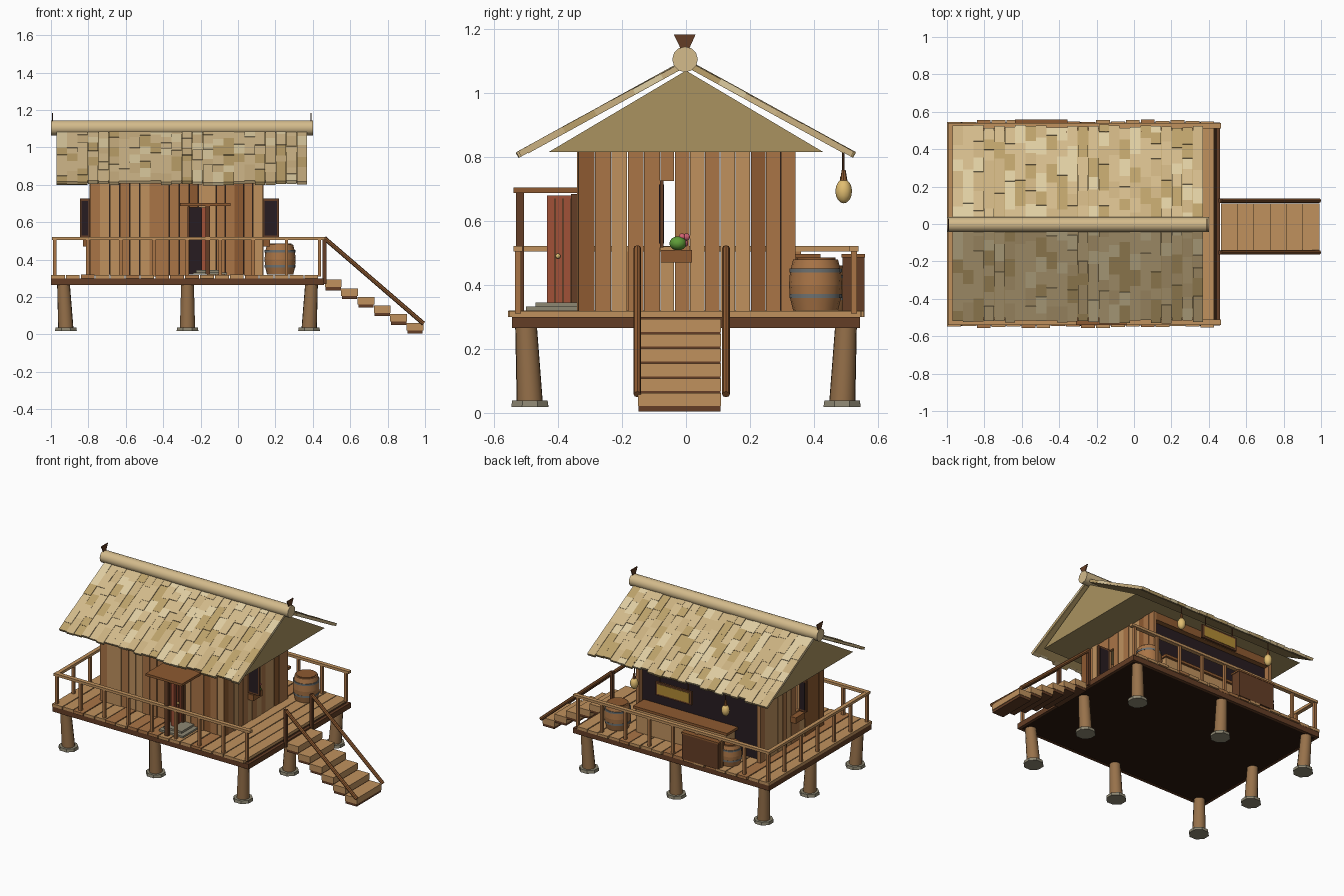
import bpy, bmesh, math, random
from mathutils import Matrix, Vector

if "Cube" in bpy.data.objects:
    bpy.data.objects.remove(bpy.data.objects["Cube"])

random.seed(4)
PAL = dict(tan="BE905E", mid="A87448", brown="8C5A34", dark="64402A", under="2E1E14",
           t1="D2B98A", t2="DECCA0", t3="BBA06A", t4="CAB080", gable="A89160", red="A0523A",
           post="96714C", stone="8C8672", hoop="6C7070", green="5E9A3A", pink="D06070",
           gold="E0BC70", sign="B08A38", inside="2C2226")
MATS = {}


def mat(key):
    if key not in MATS:
        m = bpy.data.materials.new(key)
        rgb = [int(PAL[key][i:i + 2], 16) / 255 for i in (0, 2, 4)]
        m.diffuse_color = [c ** 2.2 for c in rgb] + [1]
        m.use_nodes = True
        m.node_tree.nodes["Principled BSDF"].inputs["Base Color"].default_value = m.diffuse_color
        MATS[key] = m
    return MATS[key]


class Part:
    """Collects coloured primitives into one named object."""
    def __init__(self, name):
        self.name, self.bm, self.keys = name, bmesh.new(), []

    def paint(self, verts, key):
        if key not in self.keys:
            self.keys.append(key)
        for f in {f for v in verts for f in v.link_faces}:
            f.material_index = self.keys.index(key)

    def box(self, x0, x1, y0, y1, z0, z1, key, M=Matrix()):
        m = M @ Matrix.Translation(((x0 + x1) / 2, (y0 + y1) / 2, (z0 + z1) / 2)) \
            @ Matrix.Diagonal((x1 - x0, y1 - y0, z1 - z0, 1))
        self.paint(bmesh.ops.create_cube(self.bm, size=1, matrix=m)["verts"], key)

    def rod(self, a, b, r0, r1, n, key, turn=0):
        a, b = Vector(a), Vector(b)
        m = Matrix.Translation((a + b) / 2) @ (b - a).to_track_quat('Z', 'Y').to_matrix().to_4x4() \
            @ Matrix.Rotation(turn, 4, 'Z')
        self.paint(bmesh.ops.create_cone(self.bm, cap_ends=True, segments=n, radius1=r0, radius2=r1,
                                         depth=(b - a).length, matrix=m)["verts"], key)

    def ball(self, c, rx, rz, key):
        m = Matrix.Translation(c) @ Matrix.Diagonal((rx, rx, rz, 1))
        self.paint(bmesh.ops.create_uvsphere(self.bm, u_segments=12, v_segments=8, radius=1,
                                             matrix=m)["verts"], key)

    def poly_prism(self, pts, x0, x1, key):
        a = [self.bm.verts.new((x0, y, z)) for y, z in pts]
        b = [self.bm.verts.new((x1, y, z)) for y, z in pts]
        self.bm.faces.new(a)
        self.bm.faces.new(b)
        for i in range(len(a)):
            j = (i + 1) % len(a)
            self.bm.faces.new((a[i], a[j], b[j], b[i]))
        self.paint(a + b, key)

    def done(self, smooth=False):
        bmesh.ops.recalc_face_normals(self.bm, faces=self.bm.faces)
        me = bpy.data.meshes.new(self.name)
        self.bm.to_mesh(me)
        self.bm.free()
        ob = bpy.data.objects.new(self.name, me)
        bpy.context.collection.objects.link(ob)
        for k in self.keys:
            me.materials.append(mat(k))
        if smooth:
            bpy.ops.object.select_all(action='DESELECT')
            ob.select_set(True)
            bpy.context.view_layer.objects.active = ob
            bpy.ops.object.shade_smooth_by_angle(angle=math.radians(40))


WOOD = ["tan", "mid", "mid", "brown", "tan"]
rnd = random.uniform

# Stilts with stone pads (3 x 3 without the middle)
p = Part("stilts")
for i in (-1, 0, 1):
    for j in (-1, 0, 1):
        if i or j:
            x, y = -0.27, 0
            p.rod((x + i * .65, j * .488, .022), (x + i * .663, j * .5, .27), .041, .034, 12, "post")
            p.rod((x + i * .65, j * .488, .018), (x + i * .65, j * .488, .038), .063, .06, 8, "stone", .39)
p.done(True)

# Deck frame and planks
p = Part("deck_frame")
p.box(-.99, .45, -.53, .53, .267, .30, "under")
for s in (-1, 1):
    p.box(-1, .46, s * .535 - .009, s * .535 + .009, .265, .30, "dark")
for x in (-.992, .452):
    p.box(x - .008, x + .008, -.526, .526, .265, .30, "dark")
p.done()
p = Part("deck_planks")
for i in range(18):
    x = -1 + i * .0797
    p.box(x, x + .074, -rnd(.545, .558), rnd(.545, .558), .30, .32 - rnd(0, .003), random.choice(["tan", "tan", "mid"]))
p.done()

# Plank walls
wall = Part("plank_walls")


def planks(a, b, n, z0, z1, fixed, axis, out):
    w = (b - a) / n
    for i in range(n):
        t = rnd(.018, .026)
        lo, hi = sorted((fixed - out * .02, fixed + out * (t - .02)))
        u0, u1 = a + i * w, a + (i + 1) * w - .002
        r = (u0, u1, lo, hi) if axis == 'x' else (lo, hi, u0, u1)
        wall.box(*r, z0, z1, random.choice(WOOD))


for a, b, n, z in ((-.79, -.26, 10, .315), (-.26, -.165, 2, .68), (-.165, .13, 6, .315)):
    planks(a, b, n, z, .82, -.335, 'x', -1)
for fixed, out in ((.13, 1), (-.79, -1)):
    planks(-.335, -.08, 5, .315, .82, fixed, 'y', out)
    planks(-.08, -.035, 1, .315, .52, fixed, 'y', out)
    planks(-.08, -.035, 1, .725, .82, fixed, 'y', out)
    planks(-.035, .345, 8, .315, .82, fixed, 'y', out)
wall.done()

# Dark panel filling the open serving side, with a lintel
p = Part("serving_side")
p.box(-.77, .11, .29, .305, .32, .82, "inside")
p.box(-.77, .11, .305, .34, .765, .815, "brown")
p.done()

# Window shutters, sills and fruit
p = Part("window_shutters")
for x0, x1, s0, s1 in ((.132, .218, .13, .17), (-.846, -.792, -.83, -.79)):
    p.box(x0, x1, -.082, -.07, .517, .727, "dark")
    p.box(x0 + .01, x1 - .01, -.084, -.068, .53, .714, "inside")
    p.box(s0, s1, -.08, .018, .47, .51, "brown")
p.done()
p = Part("fruit")
p.ball((.16, -.025, .53), .027, .022, "green")
for y, z in ((-.012, .55), (.002, .55), (-.004, .53)):
    p.ball((.16, y, z), .011, .011, "pink")
p.done(True)

# Open door, awning and step
p = Part("door")
p.box(-.195, -.172, -.435, -.335, .335, .68, "red")
for y in (-.41, -.385, -.36):
    p.box(-.198, -.169, y - .003, y + .003, .345, .67, "dark")
p.ball((-.165, -.4, .49), .008, .008, "gold")
p.box(-.27, -.26, -.36, -.33, .32, .685, "dark")
p.box(-.165, -.155, -.36, -.33, .32, .685, "dark")
p.done()
p = Part("awning")
p.box(-.31, -.04, -.54, -.335, .688, .704, "brown")
p.box(-.175, -.15, -.532, -.507, .32, .69, "dark")
p.done()
p = Part("door_step")
p.box(-.24, -.06, -.5, -.34, .32, .332, "stone")
p.box(-.225, -.09, -.47, -.34, .332, .345, "stone")
p.done()

# Roof core, thatch, ridge and finials
p = Part("roof_core")
p.poly_prism([(-.43, .815), (.43, .815), (0, 1.07)], -.945, .345, "gable")
p.done()
p = Part("thatch")
ang = math.atan(.549)
for s in (-1, 1):
    M = Matrix.Diagonal((1, s, 1, 1)) @ Matrix.Translation((0, 0, 1.107)) @ Matrix.Rotation(-ang, 4, 'X')
    p.box(-.965, .365, .01, .575, -.022, -.008, "t3", M)
    for i in range(24):
        x = -.97 + i * 1.34 / 24
        u = .01
        end = rnd(.585, .61)
        while u < end:
            v = u + rnd(.06, .12)
            if v > end - .04:
                v = end
            p.box(x, x + .0548, u, v, -.02, -rnd(0, .005), random.choice(["t1", "t1", "t2", "t3", "t4"]), M)
            u = v
p.done()
p = Part("ridge_log")
p.rod((-1, -.003, 1.105), (.4, -.003, 1.105), .04, .04, 12, "t1")
p.done(True)
p = Part("ridge_finials")
for x in (-.992, .39):
    p.poly_prism([(-.038, 1.183), (.03, 1.183), (-.003, 1.11)], x - .003, x + .003, "dark")
p.done()

# Railings on three sides (stair side open)
p = Part("railings")
for s in (-1, 1):
    y = s * .525
    p.box(-.995, .465, y - .014, y + .014, .505, .522, "tan")
    for i in range(9):
        x = -.98 + i * .177
        p.box(x - .009, x + .009, y - .009, y + .009, .31, .506, "mid")
p.box(-.994, -.968, -.53, .53, .504, .521, "tan")
for i in range(1, 6):
    y = -.525 + i * .175
    p.box(-.989, -.971, y - .009, y + .009, .31, .506, "mid")
p.done()

# Stairs, newels and sloping handrails
p = Part("stairs")
for i in range(6):
    x, z = .464 + i * .0875, .293 - i * .0462
    p.box(x, x + .09, -.15, .11, z - .04, z, "tan")
    p.box(x + .004, x + .086, -.148, .108, z - .057, z - .04, "dark")
p.done()
p = Part("stair_rails")
for y in (-.152, .125):
    p.box(.452, .472, y - .01, y + .01, .27, .52, "dark")
    p.rod((.462, y, .515), (.992, y, .058), .012, .012, 8, "brown")
p.done()

# Counter and crate on the serving side
p = Part("counter")
p.box(-.58, .09, .305, .405, .32, .48, "tan")
p.box(-.6, .1, .3, .42, .48, .497, "brown")
p.done()
p = Part("crate")
p.box(-.63, -.36, .49, .558, .315, .485, "dark")
p.box(-.635, -.355, .486, .56, .485, .496, "brown")
p.done()

# Barrels
for name, x, y, k in (("large_barrel", .225, .405, 1), ("small_barrel", -.64, .44, .85)):
    p = Part(name)
    rings = [(0, .07), (.04, .08), (.08, .083), (.12, .08), (.16, .07)]
    for (z0, r0), (z1, r1) in zip(rings, rings[1:]):
        p.rod((x, y, .32 + z0 * k), (x, y, .32 + z1 * k), r0 * k, r1 * k, 16, "mid")
    for z in (.045, .125):
        p.rod((x, y, .32 + (z - .006) * k), (x, y, .32 + (z + .006) * k), .082 * k, .082 * k, 16, "hoop")
    p.rod((x, y, .32 + .16 * k), (x, y, .32 + .166 * k), .062 * k, .062 * k, 16, "brown")
    p.done(True)

# Gourd lanterns and hanging sign under the eave
for i, x in enumerate((-.64, .04)):
    p = Part(f"lantern_{i + 1}")
    p.ball((x, .493, .693), .026, .038, "gold")
    p.rod((x, .493, .725), (x, .493, .76), .012, .006, 8, "brown")
    p.rod((x, .493, .755), (x, .493, .835), .003, .003, 6, "dark")
    p.done(True)
p = Part("hanging_sign")
p.box(-.39, -.12, .484, .498, .66, .75, "dark")
p.box(-.375, -.135, .481, .501, .672, .738, "sign")
for x in (-.36, -.15):
    p.box(x - .003, x + .003, .488, .494, .75, .835, "dark")
p.done()
